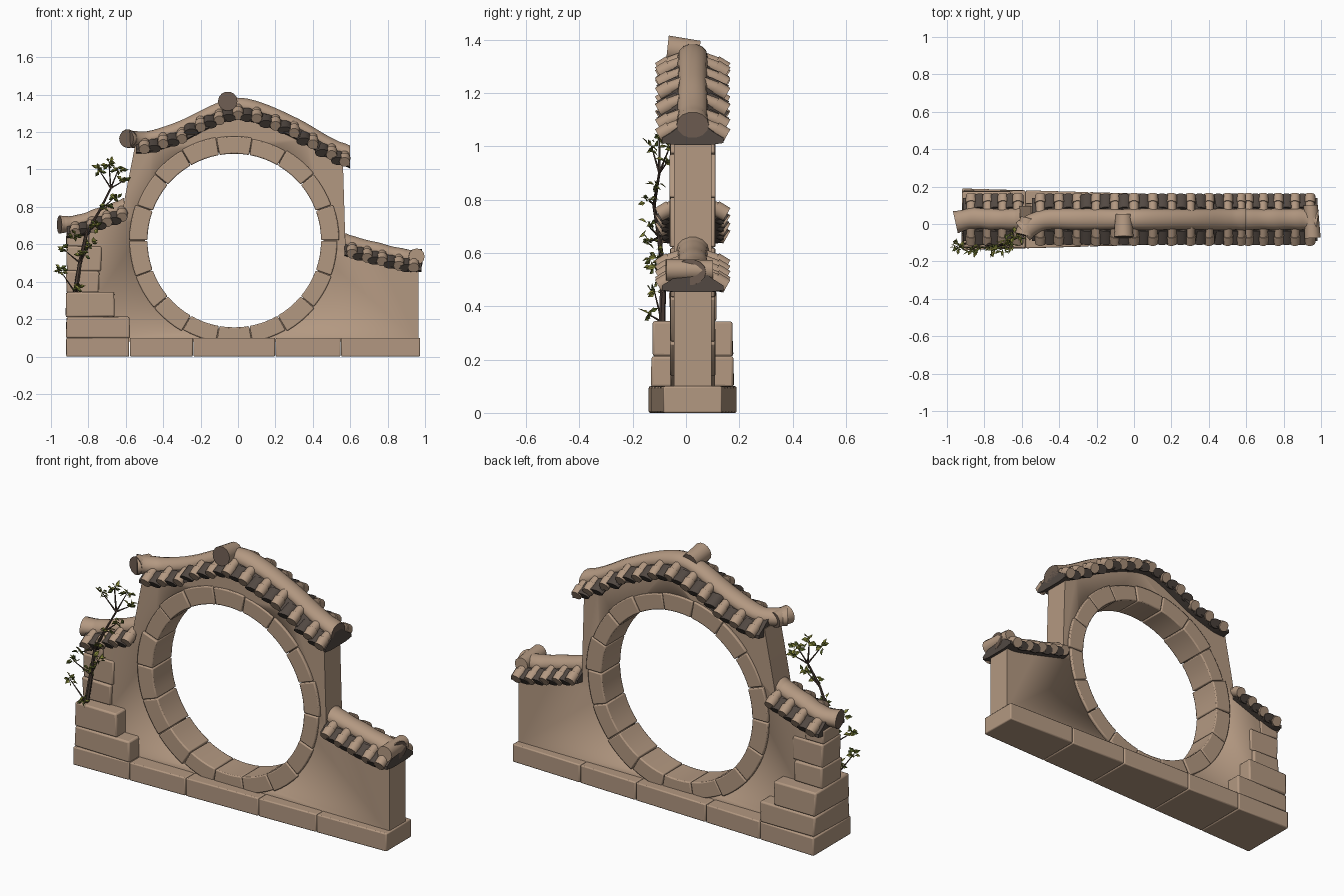
import bpy, bmesh, math, random
from mathutils import Vector

random.seed(4)
if "Cube" in bpy.data.objects:
    bpy.data.objects.remove(bpy.data.objects["Cube"])

CY = 0.025                # middle of the wall in depth
HOLE = (-0.02, 0.62)      # centre of the round opening


def material(name, r, g, b):
    m = bpy.data.materials.new(name)
    m.use_nodes = True
    m.diffuse_color = (r, g, b, 1)
    m.node_tree.nodes["Principled BSDF"].inputs["Base Color"].default_value = (r, g, b, 1)
    return m


stone = material("tan stone", 0.45, 0.315, 0.22)
dark = material("dark tile", 0.085, 0.066, 0.055)
cap = material("brown tile end", 0.15, 0.105, 0.08)
bark = material("bark", 0.075, 0.05, 0.038)
leaf_light = material("olive leaf", 0.25, 0.26, 0.045)
leaf_dark = material("deep green leaf", 0.10, 0.13, 0.025)


def finish(name, bm, mats, bevel=0):
    bmesh.ops.recalc_face_normals(bm, faces=bm.faces)
    me = bpy.data.meshes.new(name)
    bm.to_mesh(me)
    bm.free()
    ob = bpy.data.objects.new(name, me)
    bpy.context.collection.objects.link(ob)
    for m in mats:
        me.materials.append(m)
    if bevel:
        mod = ob.modifiers.new("worn edges", "BEVEL")
        mod.width, mod.segments = bevel, 2
    bpy.ops.object.select_all(action="DESELECT")
    ob.select_set(True)
    bpy.context.view_layer.objects.active = ob
    bpy.ops.object.shade_smooth_by_angle(angle=math.radians(40))
    return ob


def prism(bm, outline, y0, y1, jitter=0):
    """Extrude an x-z outline through the depth."""
    front = [bm.verts.new((x, y0, z)) for x, z in outline]
    back = [bm.verts.new((x, y1, z)) for x, z in outline]
    bm.faces.new(front)
    bm.faces.new(back[::-1])
    n = len(outline)
    for i in range(n):
        j = (i + 1) % n
        bm.faces.new((front[i], back[i], back[j], front[j]))
    for v in front + back:
        v.co += Vector([random.uniform(-jitter, jitter) for _ in range(3)])
    return front + back


def sample(path, n):
    """Smooth curve through the path points."""
    p = [Vector(q) for q in path]
    p = [2 * p[0] - p[1]] + p + [2 * p[-1] - p[-2]]
    out = []
    for i in range(n + 1):
        f = i / n * (len(p) - 3)
        k = min(int(f), len(p) - 4)
        t = f - k
        a, b, c, d = p[k:k + 4]
        out.append(0.5 * (2 * b + (c - a) * t + (2 * a - 5 * b + 4 * c - d) * t * t
                          + (3 * b - a - 3 * c + d) * t ** 3))
    return out


def sweep(bm, pts, section, scale=lambda t: 1, cap_mat=0):
    """Carry a (side, up) section along points, keeping it upright."""
    rings = []
    for i, p in enumerate(pts):
        d = pts[min(i + 1, len(pts) - 1)] - pts[max(i - 1, 0)]
        side = Vector((-d.y, d.x, 0)).normalized()
        s = scale(i / (len(pts) - 1))
        rings.append([bm.verts.new(p + side * (u * s) + Vector((0, 0, v * s))) for u, v in section])
    n = len(section)
    for a, b in zip(rings, rings[1:]):
        for i in range(n):
            bm.faces.new((a[i], a[(i + 1) % n], b[(i + 1) % n], b[i]))
    for r in (rings[0][::-1], rings[-1]):
        bm.faces.new(r).material_index = cap_mat


def rod(bm, a, b, ra, rb=None, sides=10, cap_mat=0, squash=1):
    """Cylinder or cone between two points."""
    a, b = Vector(a), Vector(b)
    q = (b - a).to_track_quat("Z", "Y")
    rings = []
    for p, r in ((a, ra), (b, ra if rb is None else rb)):
        ring = []
        for i in range(sides):
            o = q @ Vector((r * math.cos(math.tau * i / sides), r * math.sin(math.tau * i / sides), 0))
            o.z *= squash
            ring.append(bm.verts.new(p + o))
        rings.append(ring)
    for i in range(sides):
        j = (i + 1) % sides
        bm.faces.new((rings[0][i], rings[0][j], rings[1][j], rings[1][i]))
    for r in (rings[0][::-1], rings[1]):
        bm.faces.new(r).material_index = cap_mat


def circle(r, n, ru=None):
    return [((ru or r) * math.cos(math.tau * i / n), r * math.sin(math.tau * i / n)) for i in range(n)]


# Roof lines: left wing, main arch, right wing
left_path = [(-0.955, 0.01, 0.705), (-0.86, 0.03, 0.713), (-0.75, CY, 0.75), (-0.61, CY, 0.80)]
main_path = [(-0.595, -0.04, 1.165), (-0.54, 0, 1.16), (-0.46, CY, 1.167), (-0.3, CY, 1.22),
             (-0.12, CY, 1.31), (0, CY, 1.34), (0.15, CY, 1.305), (0.33, CY, 1.225),
             (0.48, CY, 1.135), (0.6, CY, 1.08)]
right_path = [(0.57, CY, 0.612), (0.75, CY, 0.565), (0.9, CY, 0.53), (0.98, 0.015, 0.528)]

# Wall with the round opening
outline = [(-0.91, 0.08), (-0.91, 0.67), (-0.75, 0.71), (-0.62, 0.76), (-0.605, 0.85), (-0.55, 1.13)]
outline += [(p.x, p.z - 0.04) for p in sample(main_path[2:-1], 16)]
outline += [(0.56, 1.07), (0.575, 0.58), (0.75, 0.53), (0.965, 0.49), (0.965, 0.08)]
bm = bmesh.new()
prism(bm, outline, CY - 0.07, CY + 0.07)
wall = finish("wall", bm, [stone])
bm = bmesh.new()
rod(bm, (HOLE[0], -0.5, HOLE[1]), (HOLE[0], 0.5, HOLE[1]), 0.478, sides=72)
cutter = finish("opening_cutter", bm, [stone])
cutter.hide_render = True
mod = wall.modifiers.new("opening", "BOOLEAN")
mod.object, mod.operation, mod.solver = cutter, "DIFFERENCE", "EXACT"
bpy.context.view_layer.objects.active = wall
bpy.ops.object.modifier_apply(modifier=mod.name)
bpy.data.objects.remove(cutter)

# Ring of wedge stones
bm = bmesh.new()
count, steps = 18, 4
for k in range(count):
    a0, a1 = [math.tau * (k + e) / count for e in (0.01, 0.99)]
    arc = [a0 + (a1 - a0) * i / steps for i in range(steps + 1)]
    ro = 0.556 + random.uniform(-0.006, 0.006)
    pts = [(HOLE[0] + r * math.cos(a), HOLE[1] + r * math.sin(a))
           for r, angles in ((0.464, arc), (ro, arc[::-1])) for a in angles]
    half = 0.083 + random.uniform(-0.004, 0.004)
    prism(bm, pts, CY - half, CY + half)
finish("opening_ring_stones", bm, [stone], 0.006)

# Tapered plinth of long stones
bm = bmesh.new()
seams = [-0.92, -0.58, -0.24, 0.2, 0.55, 0.975]
for x0, x1 in zip(seams, seams[1:]):
    g = 0.0015
    for v in prism(bm, [(x0 + g, 0), (x0 + g, 0.1), (x1 - g, 0.1), (x1 - g, 0)], -1, 1):
        v.co.y = CY + v.co.y * (0.165 - 0.055 * (v.co.x + 0.92) / 1.9)
finish("plinth", bm, [stone], 0.006)

# Stepped corner stones: right edge, bottom, top, half depth
bm = bmesh.new()
for x1, z0, z1, half in ((-0.58, 0.1, 0.212, 0.155), (-0.66, 0.212, 0.342, 0.15),
                         (-0.745, 0.342, 0.457, 0.086), (-0.73, 0.457, 0.587, 0.08),
                         (-0.8, 0.587, 0.665, 0.077)):
    prism(bm, [(-0.918, z0), (-0.918, z1), (x1, z1), (x1, z0)], CY - half, CY + half, 0.004)
finish("corner_stones", bm, [stone], 0.009)


def roof(name, path, tile_xs):
    pts = sample(path, 40)
    flat = [Vector((p.x, CY, p.z)) for p in pts]

    def height(x):
        return min(pts, key=lambda p: abs(p.x - x)).z

    # Ridge tube, flared at its ends
    bm = bmesh.new()
    sweep(bm, pts, circle(0.046, 14, 0.057), lambda t: 1.06 if min(t, 1 - t) < 0.04
          else 0.97 + 0.03 * math.sin(t * 23), 1)
    finish(name + "_ridge", bm, [stone, cap])
    # Dark eave body
    bm = bmesh.new()
    half = [(0.03, 0.01), (0.075, -0.025), (0.115, -0.05), (0.115, -0.068), (0.065, -0.075)]
    sweep(bm, [p for p in flat if tile_xs[0] - 0.05 < p.x < tile_xs[-1] + 0.06],
          half + [(-u, v) for u, v in half[::-1]])
    # Sagging pan tiles between the round ones
    for a, b in zip(tile_xs, tile_xs[1:]):
        x = (a + b) / 2
        z = height(x)
        for s in (-1, 1):
            rod(bm, (x, CY + s * 0.05, z - 0.025), (x, CY + s * 0.122, z - 0.058), 0.038, squash=0.6)
    finish(name + "_pan_tiles", bm, [dark])
    # Round cover tiles on both slopes
    bm = bmesh.new()
    for x in tile_xs:
        z = height(x)
        for s in (-1, 1):
            rod(bm, (x, CY + s * 0.03, z - 0.008), (x, CY + s * 0.09, z - 0.03), 0.026)
            rod(bm, (x, CY + s * 0.085, z - 0.028), (x, CY + s * 0.128, z - 0.052), 0.031, 0.029)
    finish(name + "_cover_tiles", bm, [stone])


roof("left_roof", left_path, [-0.87, -0.78, -0.7, -0.62])
roof("main_roof", main_path, [-0.5 + 0.1 * i for i in range(11)] + [0.57])
roof("right_roof", right_path, [0.61, 0.69, 0.77, 0.86, 0.94])

# Round end pieces across the ridges
bm = bmesh.new()
rod(bm, (-0.055, -0.07, 1.365), (-0.055, 0.05, 1.352), 0.052, 0.045, 14, 1)
rod(bm, (-0.588, -0.06, 1.165), (-0.565, 0.03, 1.16), 0.049, 0.042, 14, 1)
finish("ridge_end_discs", bm, [stone, cap])
bm = bmesh.new()
rod(bm, (0.955, -0.075, 0.535), (0.945, 0.10, 0.535), 0.043, 0.038, 12)
finish("right_ridge_end", bm, [stone])

# Climbing shrub: stems
trunk = [(-0.87, -0.09, 0.34), (-0.845, -0.085, 0.5), (-0.81, -0.1, 0.66), (-0.74, -0.12, 0.78),
         (-0.68, -0.1, 0.9), (-0.69, -0.1, 1.03)]
twigs = [(1, (-0.93, -0.12, 0.57)), (0, (-0.95, -0.12, 0.46)), (2, (-0.87, -0.14, 0.64)),
         (1, (-0.79, -0.1, 0.6)), (3, (-0.7, -0.14, 0.8)), (4, (-0.61, -0.07, 0.94)),
         (4, (-0.745, -0.13, 1.0)), (4, (-0.64, -0.06, 1.0)), (0, (-0.86, -0.14, 0.37)),
         (2, (-0.76, -0.14, 0.7)), (1, (-0.83, -0.12, 0.55)), (3, (-0.66, -0.11, 0.85))]
bm = bmesh.new()
for i, (a, b) in enumerate(zip(trunk, trunk[1:])):
    rod(bm, a, b, 0.013 - 0.002 * i, 0.011 - 0.002 * i, 6)
for k, tip in twigs:
    rod(bm, trunk[k], tip, 0.005, 0.002, 5)
finish("shrub_stems", bm, [bark])

# Leaves: folded pointed blades in rosettes at the twig tips
bm = bmesh.new()
for c in [Vector(t) for _, t in twigs] + [Vector(trunk[-1])]:
    for k in range(10):
        a = math.tau * k / 10 + random.uniform(-0.3, 0.3)
        d = Vector((math.cos(a), 0.7 * math.sin(a), random.uniform(-0.7, 0.9))).normalized()
        base = c + Vector([random.uniform(-0.014, 0.014) for _ in range(3)])
        length = random.uniform(0.028, 0.045)
        w = d.cross(Vector((0.2, 0.9, 0.4))).normalized() * length * 0.27
        lift = w.cross(d).normalized() * length * 0.12
        v = [bm.verts.new(p) for p in (base, base + d * length * 0.5 + w + lift, base + d * length,
                                       base + d * length * 0.5 - w + lift)]
        for f in (bm.faces.new(v[:3]), bm.faces.new((v[0], v[2], v[3]))):
            f.material_index = int(k % 3 == 0)
finish("shrub_leaves", bm, [leaf_light, leaf_dark])
